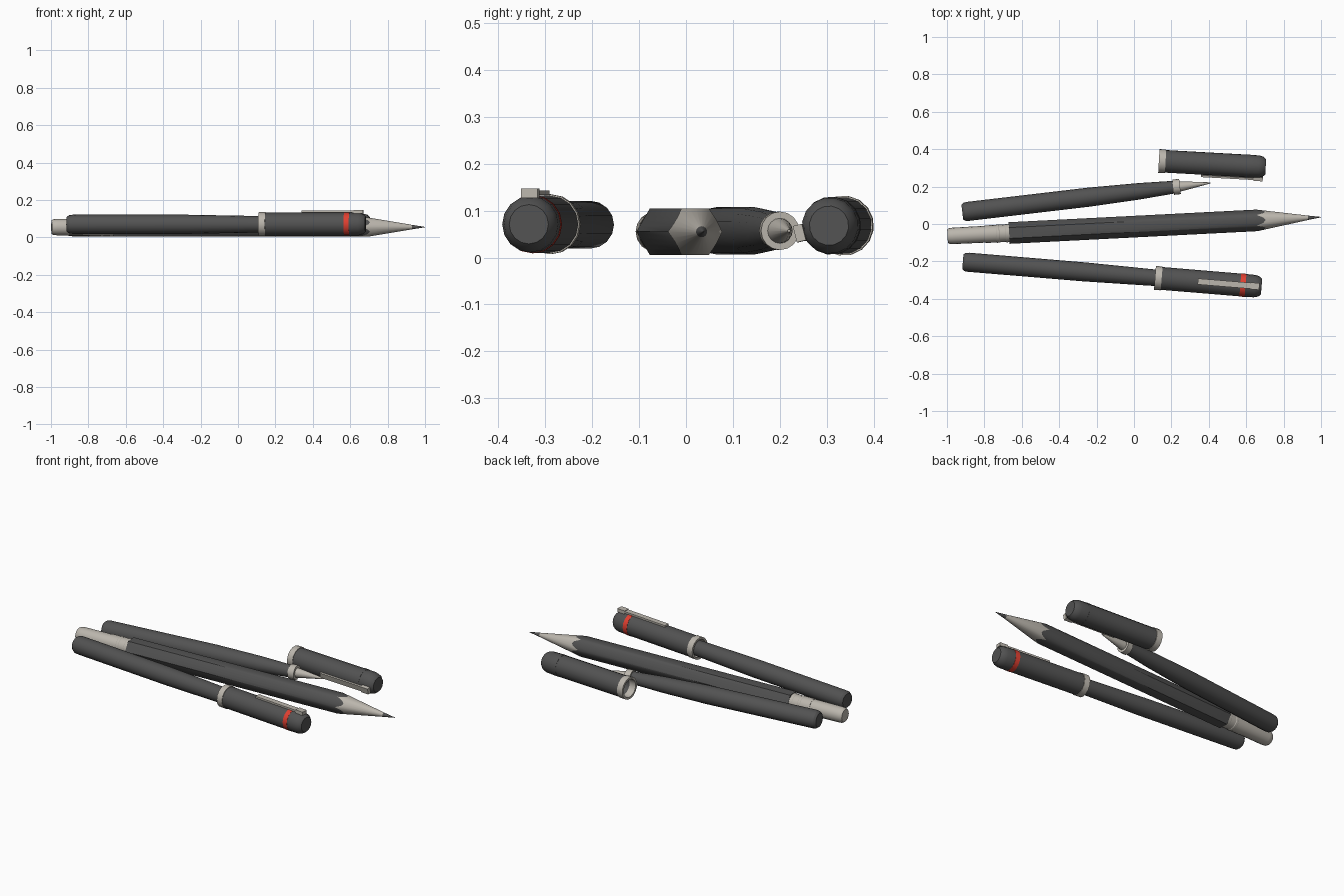
import bpy, bmesh, math
from mathutils import Matrix

cube = bpy.data.objects.get("Cube")
if cube:
    bpy.data.objects.remove(cube, do_unlink=True)


def material(name, rgb):
    m = bpy.data.materials.new(name)
    m.use_nodes = True
    m.diffuse_color = (*rgb, 1)
    m.node_tree.nodes["Principled BSDF"].inputs["Base Color"].default_value = (*rgb, 1)
    return m


MATS = [material("charcoal", (0.085, 0.085, 0.085)),
        material("warm grey", (0.5, 0.47, 0.42)),
        material("red", (0.75, 0.05, 0.03))]
DARK, LIGHT, RED = range(3)


def finish(name, bm, place):
    """Turn a bmesh into an object; place = (x, y, z, yaw, roll)."""
    bmesh.ops.recalc_face_normals(bm, faces=bm.faces)
    me = bpy.data.meshes.new(name)
    bm.to_mesh(me)
    bm.free()
    for m in MATS:
        me.materials.append(m)
    ob = bpy.data.objects.new(name, me)
    bpy.context.collection.objects.link(ob)
    x, y, z, yaw, roll = place
    ob.location = (x, y, z)
    ob.rotation_euler = (math.radians(roll), 0, math.radians(yaw))
    bpy.ops.object.select_all(action='DESELECT')
    ob.select_set(True)
    bpy.context.view_layer.objects.active = ob
    bpy.ops.object.shade_smooth_by_angle(angle=math.radians(28))
    return ob


def loft(name, rings, colours, place, sides=16):
    """Skin rings along x; each ring is a function of angle giving (x, radius)."""
    bm = bmesh.new()
    loops = []
    for ring in rings:
        loop = []
        for i in range(sides):
            a = math.tau * i / sides
            x, r = ring(a)
            loop.append(bm.verts.new((x, r * math.cos(a), r * math.sin(a))))
        loops.append(loop)
    for lo, hi, col in zip(loops, loops[1:], colours):
        for i in range(sides):
            j = (i + 1) % sides
            bm.faces.new((lo[i], lo[j], hi[j], hi[i])).material_index = col
    bm.faces.new(loops[0]).material_index = colours[0]
    bm.faces.new(loops[-1]).material_index = colours[-1]
    return finish(name, bm, place)


def lathe(name, profile, colours, place, sides=16):
    rings = [lambda a, p=p: p for p in profile]
    if isinstance(colours, int):
        colours = [colours] * (len(profile) - 1)
    return loft(name, rings, colours, place, sides)


def box(name, x0, x1, width, z0, z1, colour, place):
    bm = bmesh.new()
    mat = (Matrix.Translation(((x0 + x1) / 2, 0, (z0 + z1) / 2))
           @ Matrix.Diagonal((x1 - x0, width, z1 - z0, 1)))
    bmesh.ops.create_cube(bm, size=1, matrix=mat)
    for f in bm.faces:
        f.material_index = colour
    return finish(name, bm, place)


def pen_cap(prefix, place, band):
    """Hollow cap with a metal lip, a rounded end and a clip."""
    profile = [(0.35, 0.047), (0.04, 0.05), (0, 0.052), (0, 0.064), (0.036, 0.064),
               (0.036, 0.061), (0.458, 0.061), (0.458, 0.062), (0.486, 0.062),
               (0.486, 0.061), (0.535, 0.06), (0.558, 0.054), (0.572, 0.042)]
    colours = [DARK, LIGHT, LIGHT, LIGHT, LIGHT, DARK] + [band] * 3 + [DARK] * 3
    lathe(prefix + "_cap", profile, colours, place)
    box(prefix + "_clip_bar", 0.23, 0.56, 0.032, 0.062, 0.072, LIGHT, place)
    box(prefix + "_clip_head", 0.51, 0.56, 0.036, 0.056, 0.076, LIGHT, place)


# Closed pen: barrel and fitted cap
lathe("closed_pen_barrel",
      [(0, 0.04), (0.012, 0.049), (0.03, 0.051), (0.65, 0.051), (1.04, 0.044), (1.3, 0.04)],
      DARK, (-0.915, -0.202, 0.07, -4.75, 0))
pen_cap("closed_pen", (0.112, -0.288, 0.071, -4.75, 0), RED)

# Loose cap lying on its side
pen_cap("loose", (0.133, 0.337, 0.068, -3.2, 104), DARK)

# Open pen: barrel, grip ring and tapered point
open_place = (-0.918, 0.064, 0.057, 6.7, 0)
lathe("open_pen_barrel",
      [(0, 0.04), (0.012, 0.049), (0.03, 0.051), (0.68, 0.051), (0.95, 0.044), (1.14, 0.034)],
      DARK, open_place)
lathe("open_pen_grip_ring", [(1.135, 0.041), (1.172, 0.041)], LIGHT, open_place)
lathe("open_pen_point", [(1.17, 0.027), (1.19, 0.025), (1.335, 0.003)], LIGHT, open_place)

# Pencil: six-sided shaft, sharpened so the cone cuts scallops into the flats
pencil_place = (-0.997, -0.065, 0.055, 2.92, 0)
TIP, SLOPE, FLAT = 2.0, 0.168, 0.05


def hex_radius(a):
    third = math.pi / 3
    return FLAT / math.cos(a % third - third / 2)


def scallop(a):
    r = hex_radius(a)
    return TIP - r / SLOPE, r


loft("pencil_shaft_and_point",
     [lambda a: (0.33, hex_radius(a)), scallop,
      lambda a: (TIP - 0.07, 0.07 * SLOPE), lambda a: (TIP, 0.001)],
     [DARK, LIGHT, DARK], pencil_place, sides=24)
lathe("pencil_ferrule",
      [(0.2, 0.047), (0.26, 0.047), (0.263, 0.049), (0.275, 0.049), (0.278, 0.047),
       (0.31, 0.047), (0.313, 0.049), (0.335, 0.049)], LIGHT, pencil_place)
lathe("pencil_eraser", [(0, 0.036), (0.01, 0.042), (0.03, 0.044), (0.205, 0.045)],
      LIGHT, pencil_place)
